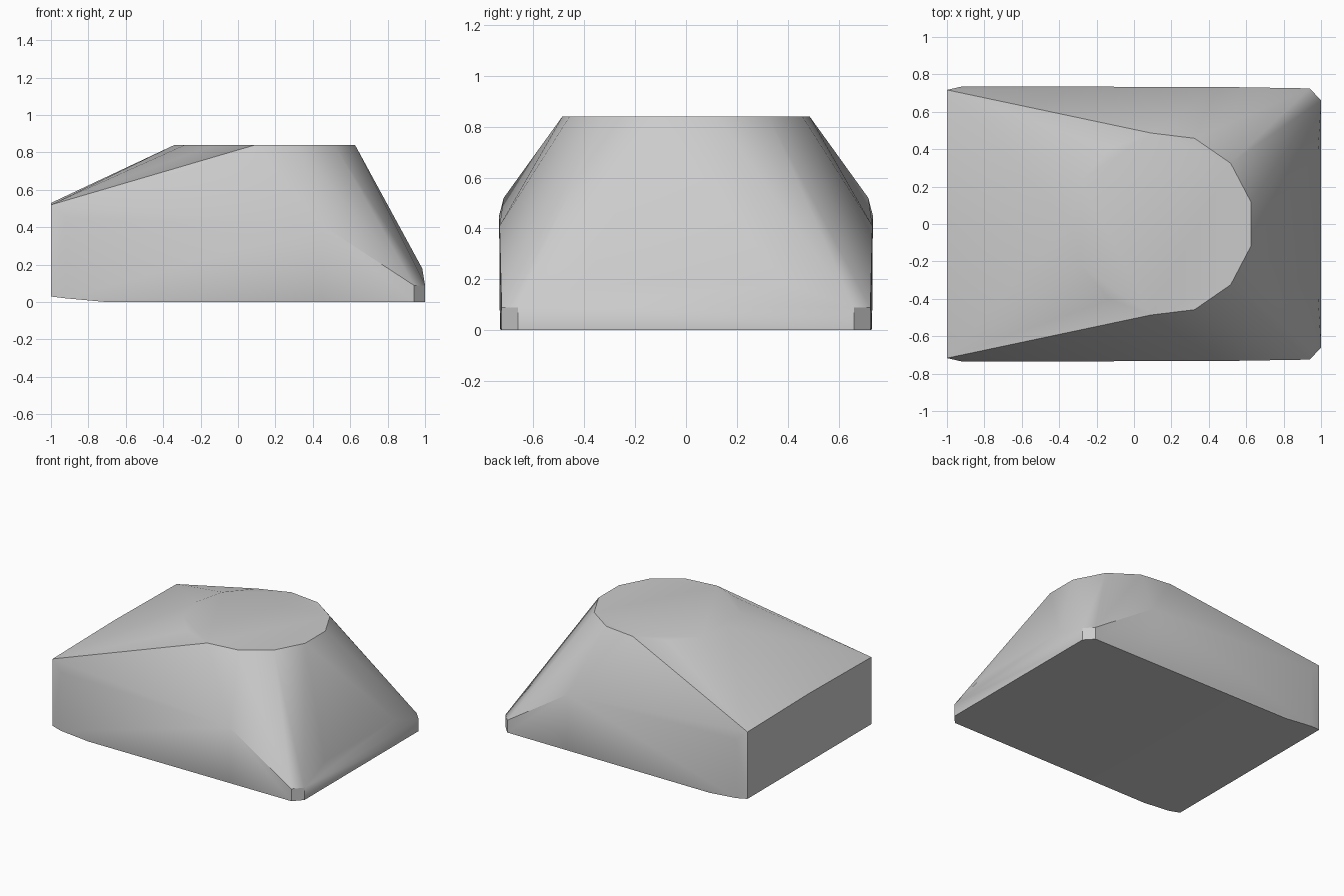
import bpy, bmesh, math

cube = bpy.data.objects.get("Cube")
if cube:
    bpy.data.objects.remove(cube, do_unlink=True)

# Plain grey material
grey = bpy.data.materials.new("plain grey")
grey.use_nodes = True
colour = (0.6, 0.6, 0.6, 1)
grey.diffuse_color = colour
grey.node_tree.nodes["Principled BSDF"].inputs["Base Color"].default_value = colour

# Crown: flat thirteen-sided disc at the top
SIDES, RADIUS, CENTRE, TOP = 13, 0.49, 0.15, 0.84
points = []
for i in range(SIDES):
    a = math.tau * (i + 0.5) / SIDES
    points.append((CENTRE + RADIUS * math.cos(a), RADIUS * math.sin(a), TOP))

# Lower body: corner points for one side, mirrored across y
half_body = [
    (-1, 0.717, 0.52), (-1, 0.717, 0.03),          # flat end
    (-0.92, 0.735, 0.45), (-0.92, 0.732, 0.02),    # rounded end corner
    (-0.7, 0.73, 0), (0.45, 0.733, 0.41), (0.45, 0.73, 0.01),
    (0.985, 0.4, 0.18),                           # sloping nose
    (1, 0.66, 0.09), (1, 0.66, 0),                 # clipped nose corner
    (0.94, 0.725, 0.09), (0.94, 0.725, 0),
]
for side in (-1, 1):
    points += [(x, y * side, z) for x, y, z in half_body]
points.append((-1, 0, 0.53))

# Wrap the points in one closed shell
bm = bmesh.new()
for p in points:
    bm.verts.new(p)
bmesh.ops.convex_hull(bm, input=bm.verts)
bmesh.ops.delete(bm, geom=[v for v in bm.verts if not v.link_faces], context="VERTS")
bmesh.ops.dissolve_limit(bm, angle_limit=math.radians(0.5), verts=bm.verts, edges=bm.edges)
bmesh.ops.recalc_face_normals(bm, faces=bm.faces)

mesh = bpy.data.meshes.new("wedge_body")
bm.to_mesh(mesh)
bm.free()
mesh.materials.append(grey)
body = bpy.data.objects.new("wedge_body", mesh)
bpy.context.collection.objects.link(body)

# Soft faces with crisp main edges
bpy.context.view_layer.objects.active = body
body.select_set(True)
bpy.ops.object.shade_smooth_by_angle(angle=math.radians(32))
